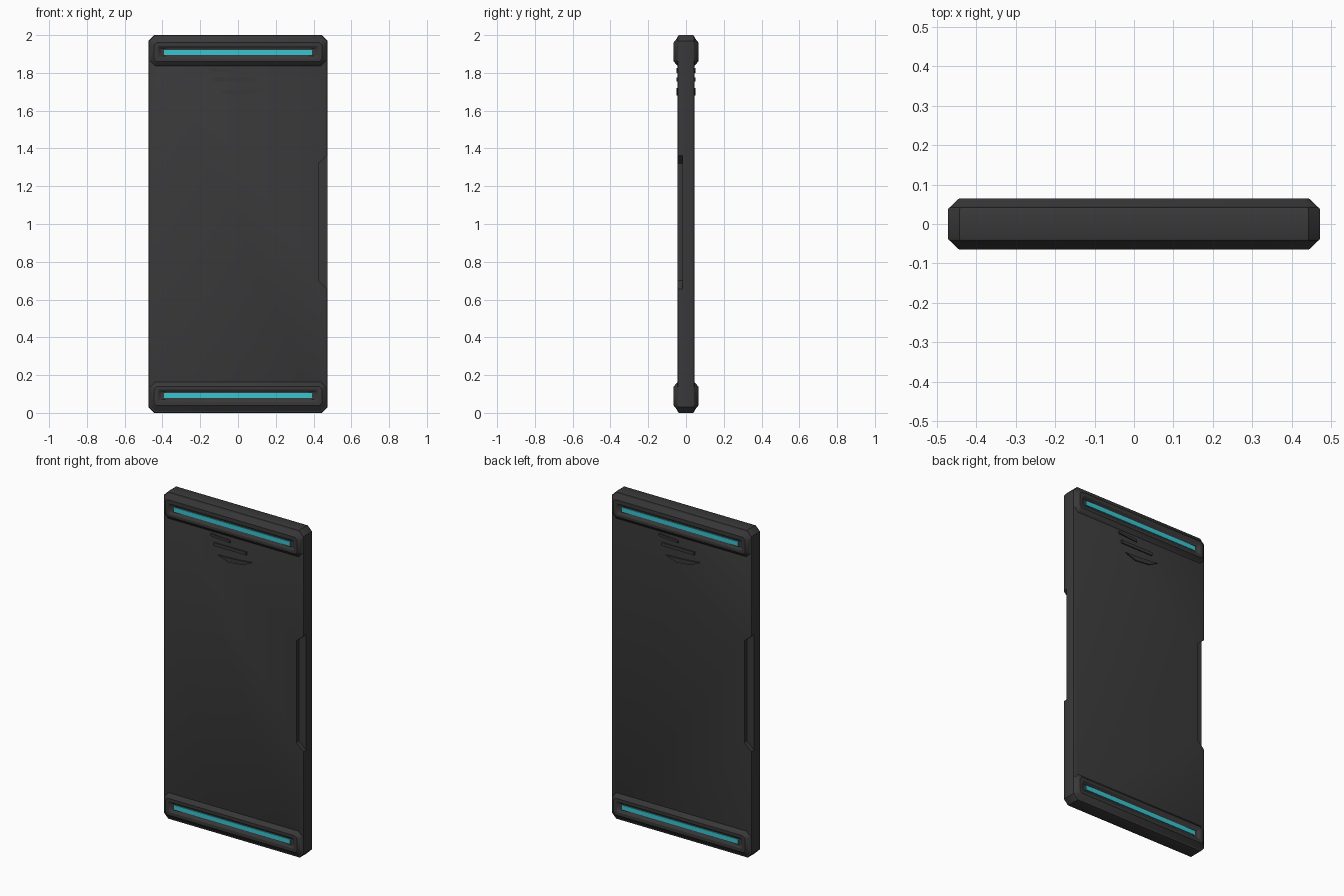
import bpy, bmesh, math
from mathutils import Matrix

if "Cube" in bpy.data.objects:
    bpy.data.objects.remove(bpy.data.objects["Cube"])


def material(name, rgb):
    m = bpy.data.materials.new(name)
    m.diffuse_color = (*rgb, 1)
    m.use_nodes = True
    m.node_tree.nodes["Principled BSDF"].inputs["Base Color"].default_value = m.diffuse_color
    return m


charcoal = material("charcoal", (0.040, 0.040, 0.042))
cyan = material("cyan_glow", (0.04, 0.56, 0.64))


def add(name, bm, mat, smooth=True):
    bmesh.ops.recalc_face_normals(bm, faces=bm.faces)
    me = bpy.data.meshes.new(name)
    bm.to_mesh(me)
    bm.free()
    ob = bpy.data.objects.new(name, me)
    bpy.context.collection.objects.link(ob)
    me.materials.append(mat)
    bpy.ops.object.select_all(action='DESELECT')
    bpy.context.view_layer.objects.active = ob
    ob.select_set(True)
    if smooth:
        bpy.ops.object.shade_smooth_by_angle(angle=math.radians(30))
    return ob


def prism(bm, outline, y0, y1):
    """Extrude an (x, z) outline from y0 to y1."""
    a = [bm.verts.new((x, y0, z)) for x, z in outline]
    b = [bm.verts.new((x, y1, z)) for x, z in outline]
    bm.faces.new(a)
    bm.faces.new(b[::-1])
    n = len(a)
    for i in range(n):
        bm.faces.new((a[i], b[i], b[(i + 1) % n], a[(i + 1) % n]))


def rect(hx, z0, z1, c=0.0):
    """Centred rectangle with chamfered corners."""
    return [(-hx + c, z0), (hx - c, z0), (hx, z0 + c), (hx, z1 - c),
            (hx - c, z1), (-hx + c, z1), (-hx, z1 - c), (-hx, z0 + c)]


def place(bm, back, top):
    """Turn a front part to the back and/or flip it to the top end."""
    if top:
        bmesh.ops.transform(bm, matrix=Matrix.Translation((0, 0, 2)) @ Matrix.Diagonal((1, 1, -1, 1)), verts=bm.verts)
    if back:
        bmesh.ops.rotate(bm, matrix=Matrix.Rotation(math.pi, 3, 'Z'), verts=bm.verts)


# Main slab with eased edges
bm = bmesh.new()
prism(bm, rect(0.473, 0, 2, 0.03), -0.044, 0.044)
rim = [e for e in bm.edges if abs(e.verts[0].co.y - e.verts[1].co.y) < 1e-5]
bmesh.ops.bevel(bm, geom=rim, offset=0.009, segments=2, profile=0.5, affect='EDGES')
slab = add("slab", bm, charcoal, smooth=False)

# Side grip notches, on opposite corners of the slab
for back in (False, True):
    bm = bmesh.new()
    prism(bm, [(0.50, 1.385), (0.425, 1.32), (0.425, 0.70), (0.50, 0.63)], -0.1, -0.018)
    place(bm, back, False)
    cutter = add("notch_cutter", bm, charcoal, smooth=False)
    cutter.hide_render = True
    mod = slab.modifiers.new("notch", 'BOOLEAN')
    mod.operation = 'DIFFERENCE'
    mod.solver = 'EXACT'
    mod.object = cutter
    bpy.context.view_layer.objects.active = slab
    bpy.ops.object.modifier_apply(modifier=mod.name)
    bpy.data.objects.remove(cutter)
bpy.ops.object.select_all(action='DESELECT')
slab.select_set(True)
bpy.context.view_layer.objects.active = slab
bpy.ops.object.shade_smooth_by_angle(angle=math.radians(30))

# End bumpers with a grooved face, and a light strip in each groove
RINGS = [(0.030, 0.471, 0.004, 0.175, 0.03), (0.042, 0.468, 0.008, 0.165, 0.028),
         (0.058, 0.452, 0.030, 0.148, 0.018), (0.065, 0.444, 0.038, 0.140, 0.014),
         (0.065, 0.424, 0.058, 0.124, 0.008), (0.053, 0.408, 0.072, 0.110, 0.004)]
for back in (False, True):
    for top in (False, True):
        label = ("back" if back else "front") + ("_top" if top else "_bottom")
        bm = bmesh.new()
        loops = [[bm.verts.new((x, -y, z)) for x, z in rect(hx, z0, z1, c)]
                 for y, hx, z0, z1, c in RINGS]
        for a, b in zip(loops, loops[1:]):
            for i in range(8):
                bm.faces.new((a[i], a[(i + 1) % 8], b[(i + 1) % 8], b[i]))
        bm.faces.new(loops[0][::-1])
        bm.faces.new(loops[-1])
        place(bm, back, top)
        add(label + "_bumper", bm, charcoal)

        bm = bmesh.new()
        prism(bm, rect(0.393, 0.078, 0.105, 0.002), -0.058, -0.050)
        place(bm, back, top)
        add(label + "_light_strip", bm, cyan, smooth=False)

# Low raised latch ribs below the top bumper
RIBS = [[(-0.15, 1.81), (-0.02, 1.80), (-0.02, 1.815), (-0.15, 1.825)],
        [(-0.13, 1.755), (0.09, 1.755), (0.09, 1.775), (-0.13, 1.775)],
        [(-0.10, 1.705), (-0.03, 1.68), (0.07, 1.69), (0.13, 1.72), (0.04, 1.712)]]
for back in (False, True):
    bm = bmesh.new()
    for outline in RIBS:
        prism(bm, outline, -0.051, -0.040)
    place(bm, back, False)
    add(("back" if back else "front") + "_latch_ribs", bm, charcoal, smooth=False)
